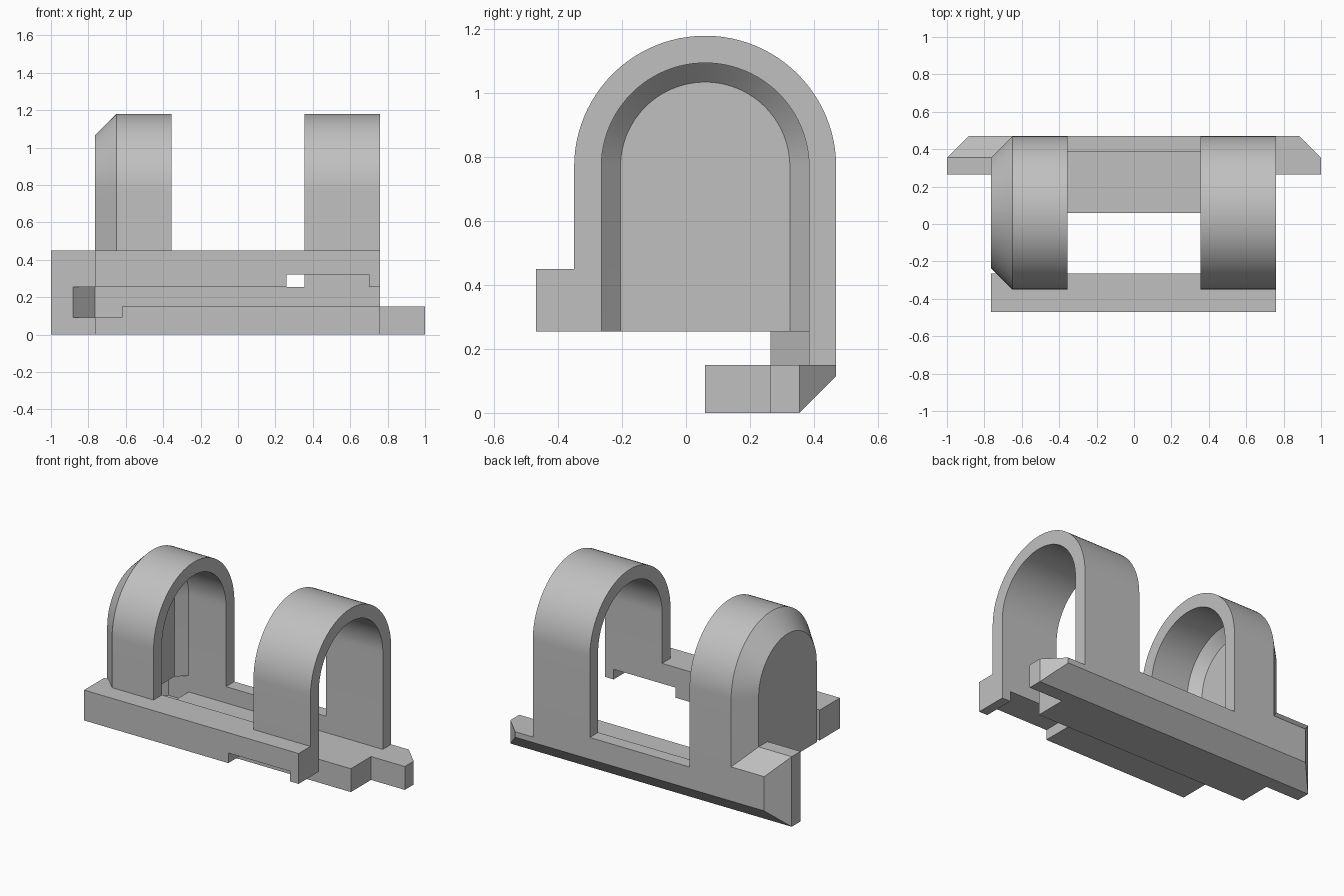
import bpy, bmesh, math
from mathutils import Vector

cube = bpy.data.objects.get("Cube")
if cube:
    bpy.data.objects.remove(cube, do_unlink=True)

# One matte grey for every part
grey = bpy.data.materials.new("light_grey")
grey.use_nodes = True
grey.diffuse_color = (0.53, 0.53, 0.53, 1)
grey.node_tree.nodes["Principled BSDF"].inputs["Base Color"].default_value = (0.53, 0.53, 0.53, 1)

ARCH_Y, ARCH_Z, OUTER, INNER = 0.06, 0.77, 0.41, 0.325
FOOT, RAIL_TOP = 0.255, 0.45
END_L, END_R = -0.765, 0.76
CUT = 0.115                      # chamfer size


def arch(radius, front_foot, back_foot, steps=48):
    """Arch outline in (y, z), from the front foot over the top to the back foot."""
    curve = [(ARCH_Y - radius * math.cos(math.pi * i / steps),
              ARCH_Z + radius * math.sin(math.pi * i / steps)) for i in range(steps + 1)]
    return [(ARCH_Y - radius, front_foot)] + curve + [(ARCH_Y + radius, back_foot)]


def loft(name, sections, place, chamfers=()):
    """Join closed (position, outline) sections; bevel planes are sliced off afterwards."""
    bm = bmesh.new()
    rings = [[bm.verts.new(place(pos, a, b)) for a, b in outline] for pos, outline in sections]
    n = len(rings[0])
    for r, s in zip(rings, rings[1:]):
        for i in range(n):
            bm.faces.new((r[i], r[(i + 1) % n], s[(i + 1) % n], s[i]))
    bm.faces.new(rings[0])
    bm.faces.new(rings[-1])
    for point, normal in chamfers:
        bmesh.ops.bisect_plane(bm, geom=bm.verts[:] + bm.edges[:] + bm.faces[:], dist=1e-5,
                               plane_co=Vector(point), plane_no=Vector(normal), clear_outer=True)
        bmesh.ops.holes_fill(bm, edges=[e for e in bm.edges if e.is_boundary])
    bmesh.ops.recalc_face_normals(bm, faces=bm.faces[:])
    mesh = bpy.data.meshes.new(name)
    bm.to_mesh(mesh)
    bm.free()
    mesh.materials.append(grey)
    ob = bpy.data.objects.new(name, mesh)
    bpy.context.collection.objects.link(ob)
    return ob


def along_x(x, y, z):
    return (x, y, z)


def prism(name, outline, x0, x1, chamfers=()):
    return loft(name, [(x0, outline), (x1, outline)], along_x, chamfers)


def activate(ob):
    bpy.ops.object.select_all(action='DESELECT')
    ob.select_set(True)
    bpy.context.view_layer.objects.active = ob


def subtract(ob, cutter):
    mod = ob.modifiers.new("cut", 'BOOLEAN')
    mod.operation, mod.solver, mod.object = 'DIFFERENCE', 'EXACT', cutter
    activate(ob)
    bpy.ops.object.modifier_apply(modifier=mod.name)


# Open arch, its front leg standing on the front rail
open_arch = prism("open_arch",
                  arch(OUTER, RAIL_TOP, FOOT) + arch(INNER, RAIL_TOP, FOOT)[::-1], 0.355, END_R)

# Closed arch: chamfered shell hollowed by a tapering cavity
closed_arch = loft("closed_arch",
                   [(-0.355, arch(OUTER, FOOT, FOOT)),
                    (END_L + CUT, arch(OUTER, FOOT, FOOT)),
                    (END_L, arch(OUTER - CUT, FOOT, FOOT))], along_x)
cavity = loft("cavity_cutter",
              [(-0.3, arch(INNER, 0.2, 0.2)),
               (-0.62, arch(INNER, 0.2, 0.2)),
               (-0.68, arch(INNER - 0.06, 0.2, 0.2))], along_x)
subtract(closed_arch, cavity)

# Front rail with the shallow notch underneath
front_outline = [(END_L, FOOT), (0.26, FOOT), (0.26, 0.32), (0.70, 0.32), (0.70, FOOT),
                 (END_R, FOOT), (END_R, RAIL_TOP), (END_L, RAIL_TOP)]
loft("front_rail", [(-0.47, front_outline), (-0.265, front_outline)],
     lambda y, x, z: (x, y, z))


# Floor plate with the back wall, stepped down at the closed end
def floor_outline(top):
    return [(0.06, 0), (0.355, 0), (0.47, CUT), (0.47, FOOT),
            (0.385, FOOT), (0.385, top), (0.06, top)]


prism("floor_plate", floor_outline(0.15), -0.62, END_R)
prism("lowered_floor", floor_outline(0.09), END_L, -0.62)

# Locking tab with a slanted end
prism("locking_tab", [(0.265, 0), (0.355, 0), (0.47, CUT), (0.47, 0.15), (0.265, 0.15)],
      END_R, 1, [((1, 0.355, 0), (1, 1, 0))])

# Socket block with sloping back edges and a pocket for the tab
socket = prism("socket_block",
               [(0.265, 0), (0.355, 0), (0.47, CUT), (0.47, RAIL_TOP - CUT),
                (0.355, RAIL_TOP), (0.265, RAIL_TOP)],
               -1, END_L + CUT, [((-1, 0.355, 0), (-1, 1, 0))])
pocket_outline = [(-0.98, 0.165), (-0.5, 0.165), (-0.5, 0.385), (END_L, 0.385)]
pocket = loft("pocket_cutter", [(0.09, pocket_outline), (FOOT, pocket_outline)],
              lambda z, x, y: (x, y, z))
for cutter in (pocket, cavity):
    subtract(socket, cutter)
    cutter.hide_render = True
    cutter.hide_set(True)

# Smooth the curved parts, keeping their edges crisp
for ob in (open_arch, closed_arch):
    activate(ob)
    bpy.ops.object.shade_smooth_by_angle(angle=math.radians(25))
